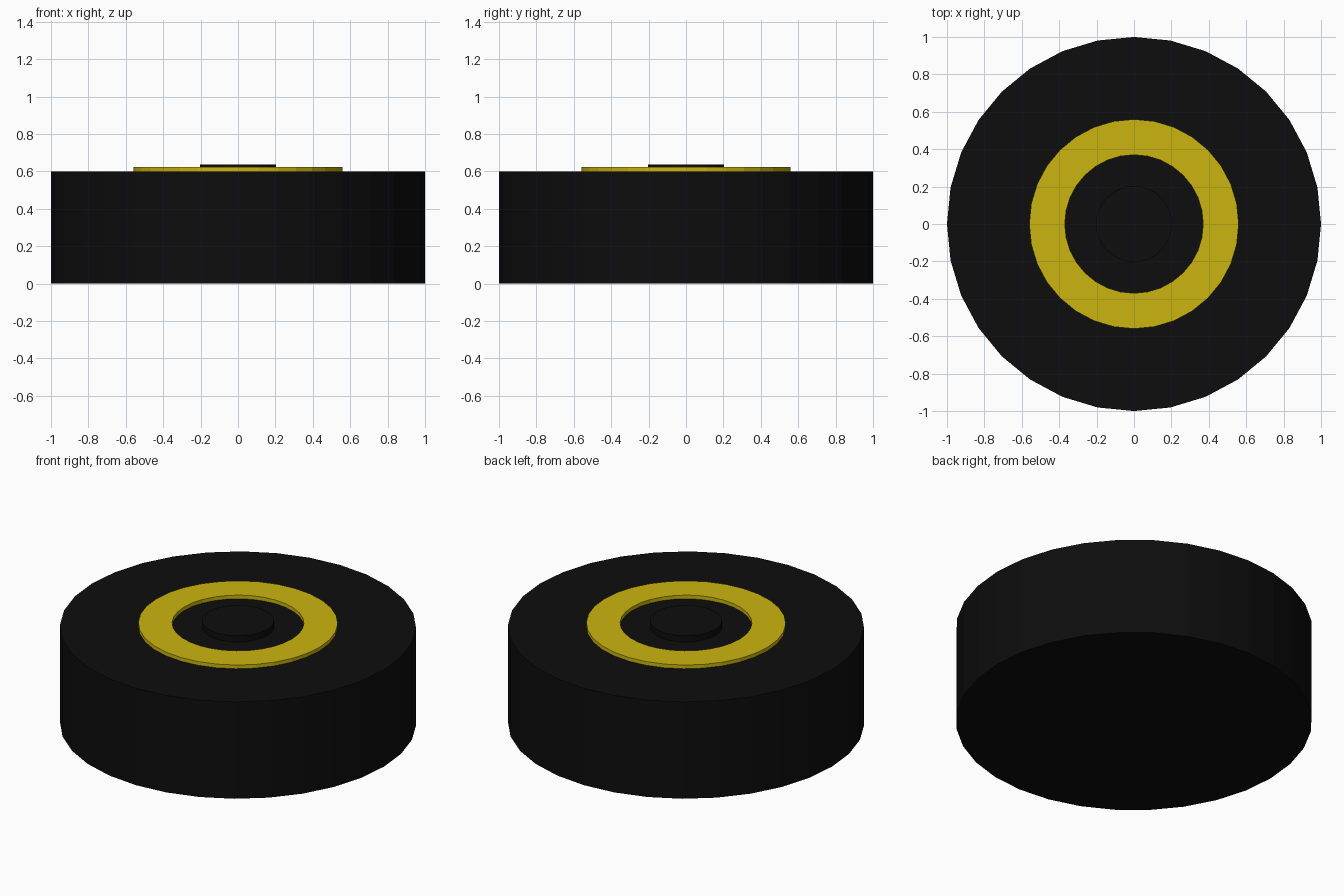
import bpy, bmesh, math

if "Cube" in bpy.data.objects:
    bpy.data.objects.remove(bpy.data.objects["Cube"])

SIDES = 32


def material(name, rgb):
    m = bpy.data.materials.new(name)
    m.diffuse_color = (*rgb, 1)
    m.use_nodes = True
    m.node_tree.nodes["Principled BSDF"].inputs["Base Color"].default_value = m.diffuse_color
    return m


def lathe(name, profile, mat, closed=False):
    """Revolve (radius, z) points about z; open profiles get end caps."""
    bm = bmesh.new()
    rings = [[bm.verts.new((r * math.cos(a), r * math.sin(a), z))
              for a in (2 * math.pi * i / SIDES for i in range(SIDES))]
             for r, z in profile]
    pairs = list(zip(rings, rings[1:]))
    if closed:
        pairs.append((rings[-1], rings[0]))
    else:
        bm.faces.new(rings[0])
        bm.faces.new(rings[-1])
    for a, b in pairs:
        for i in range(SIDES):
            j = (i + 1) % SIDES
            bm.faces.new((a[i], a[j], b[j], b[i]))
    bmesh.ops.recalc_face_normals(bm, faces=bm.faces)
    mesh = bpy.data.meshes.new(name)
    bm.to_mesh(mesh)
    bm.free()
    mesh.materials.append(mat)
    obj = bpy.data.objects.new(name, mesh)
    bpy.context.collection.objects.link(obj)
    return obj


black = material("black", (0.004, 0.004, 0.004))
yellow = material("yellow", (0.6, 0.46, 0.005))

# Thick round body
lathe("body", [(1.0, 0.0), (1.0, 0.6)], black)

# Flat raised ring on the top face
lathe("yellow_ring", [(0.37, 0.6), (0.56, 0.6), (0.56, 0.623), (0.37, 0.623)],
      yellow, closed=True)

# Small centre button, slightly taller than the ring
lathe("centre_button", [(0.203, 0.6), (0.203, 0.638)], black)
